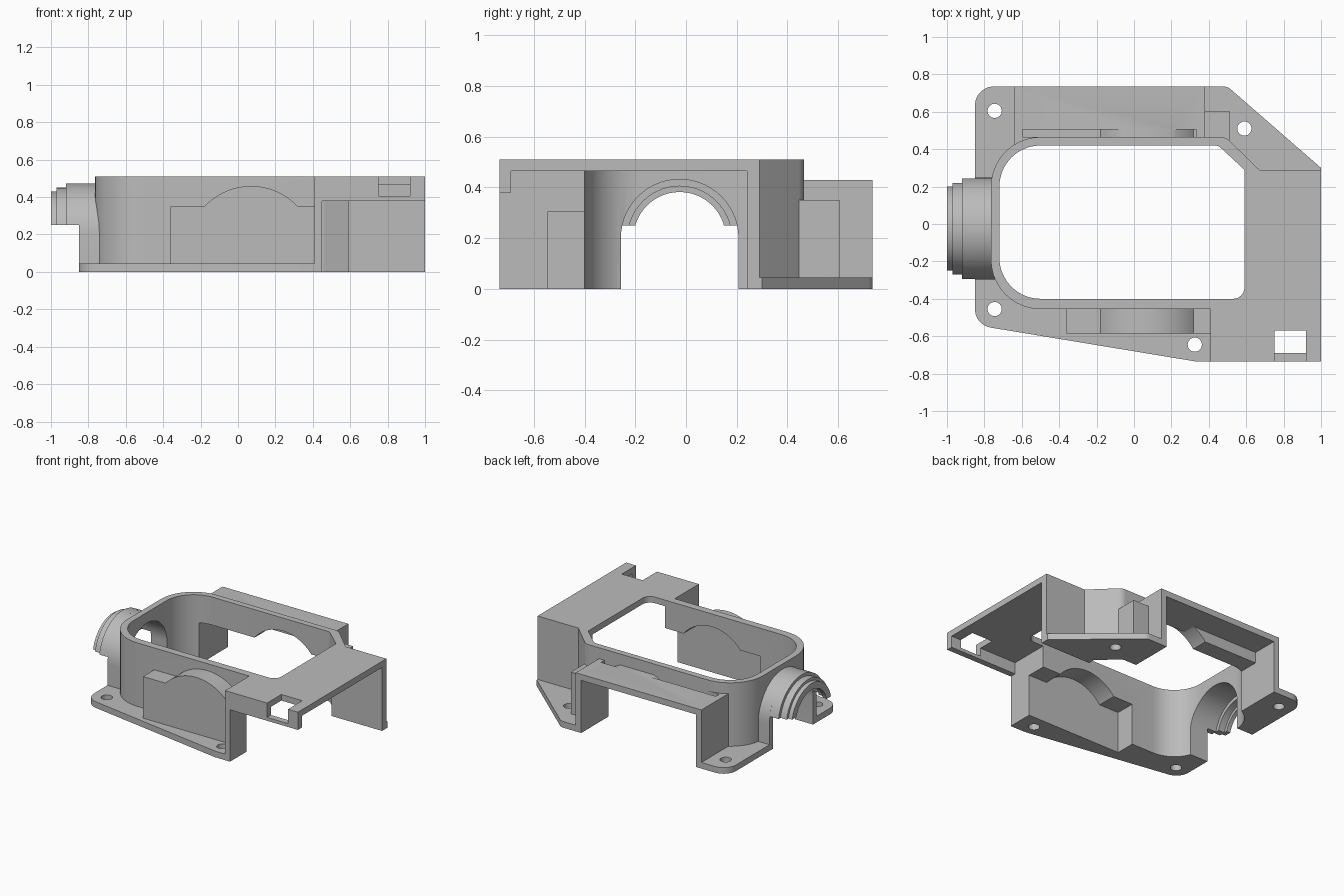
import bpy, bmesh
from math import sin, cos, pi, asin
from mathutils import Vector

if "Cube" in bpy.data.objects:
    bpy.data.objects.remove(bpy.data.objects["Cube"])

grey = bpy.data.materials.new("plain grey")
grey.use_nodes = True
COLOUR = (0.5, 0.5, 0.5, 1)
grey.diffuse_color = COLOUR
grey.node_tree.nodes["Principled BSDF"].inputs["Base Color"].default_value = COLOUR

parts = []


def prism(name, pts, lo, hi, axis="z"):
    """Extrude a 2D outline along an axis."""
    place = {"z": lambda a, b, t: (a, b, t),
             "y": lambda a, b, t: (a, t, b),
             "x": lambda a, b, t: (t, a, b)}[axis]
    bm = bmesh.new()
    low = [bm.verts.new(place(a, b, lo)) for a, b in pts]
    high = [bm.verts.new(place(a, b, hi)) for a, b in pts]
    bm.faces.new(low)
    bm.faces.new(high)
    n = len(pts)
    for i in range(n):
        j = (i + 1) % n
        bm.faces.new((low[i], low[j], high[j], high[i]))
    bmesh.ops.recalc_face_normals(bm, faces=bm.faces)
    mesh = bpy.data.meshes.new(name)
    bm.to_mesh(mesh)
    bm.free()
    mesh.materials.append(grey)
    ob = bpy.data.objects.new(name, mesh)
    bpy.context.collection.objects.link(ob)
    return ob


def rect(x0, x1, y0, y1):
    return [(x0, y0), (x1, y0), (x1, y1), (x0, y1)]


def box(name, x, y, z):
    return prism(name, rect(*x, *y), *z)


def rounded(corners, steps=10):
    """Outline from (x, y, radius) corners."""
    out = []
    for i, (x, y, r) in enumerate(corners):
        p = Vector((x, y))
        if not r:
            out.append((x, y))
            continue
        a = (Vector(corners[i - 1][:2]) - p).normalized()
        b = (Vector(corners[(i + 1) % len(corners)][:2]) - p).normalized()
        half = a.angle(b) / 2
        centre = p + (a + b).normalized() * (r / sin(half))
        va, vb = -(centre - p - a * a.dot(centre - p)), -(centre - p - b * b.dot(centre - p))
        turn = va.angle_signed(vb)
        for k in range(steps + 1):
            t = -turn * k / steps
            out.append((centre.x + va.x * cos(t) - va.y * sin(t),
                        centre.y + va.x * sin(t) + va.y * cos(t)))
    return out


def arc(cx, cz, r, base, steps=28):
    """Arc above a base line, right to left."""
    a = asin(max(0, base - cz) / r)
    return [(cx + r * cos(a + (pi - 2 * a) * k / steps),
             cz + r * sin(a + (pi - 2 * a) * k / steps)) for k in range(steps + 1)]


def arch(r, base):
    """Cable arch outline, with jambs where the base is low."""
    pts = arc(-0.025, 0.2, r, base)
    if base < 0.2:
        pts += [(pts[-1][0], base), (pts[0][0], base)]
    return pts


def humped(x0, x1, base, top, r):
    """Box outline with a low arch on top."""
    return [(x0, base), (x1, base), (x1, top)] + arc(0.07, 0.12, r, top) + [(x0, top)]


def cut(ob, *cutters):
    for c in cutters:
        mod = ob.modifiers.new("cut", "BOOLEAN")
        mod.object, mod.operation, mod.solver = c, "DIFFERENCE", "EXACT"
        bpy.context.view_layer.objects.active = ob
        bpy.ops.object.modifier_apply(modifier=mod.name)
    return ob


def add(ob, *cutters):
    parts.append(cut(ob, *cutters))


# Cutters
well = prism("well_cutter", rounded([(-.72, -.40, .22), (.59, -.40, .06), (.59, .29, 0),
                                     (.45, .42, .05), (-.72, .42, .22)]), -1, 1)
port = prism("port_cutter", arch(.232, -.1), -1.1, -.5, "x")
pocket_void = prism("pocket_cutter", humped(-.32, .5, -.1, .305, .295), -.545, -.3, "y")
bay_void = prism("bay_cutter", humped(-.595, .335, -.1, .305, .295), .3, .8, "y")
notch = box("notch_cutter", (.75, .92), (-.8, -.57), (.405, .7))
holes = [prism("hole_cutter", [(x + .038 * cos(k * pi / 12), y + .038 * sin(k * pi / 12))
                               for k in range(24)], -1, 1)
         for x, y in ((-.745, .605), (-.745, -.455), (.325, -.645), (.59, .51))]
hump = prism("hump_cutter", humped(-.7, .4, .2, .35, .339), .4, .6, "y")
groove = cut(box("groove_cutter", (-.595, .335), (.465, .505), (.25, .7)), hump)
cutters = [well, port, pocket_void, bay_void, notch, hump, groove] + holes

# Base flange
add(prism("base_flange", rounded([(-.85, -.54, .1), (.33, -.735, .05), (.45, -.735, 0),
                                  (.45, .26, 0), (1, .26, 0), (1, .30, 0), (.5, .735, .06),
                                  (-.85, .735, .1)]), 0, .045),
    well, port, pocket_void, bay_void, *holes)

# Tub wall with the long back wall
add(prism("tub_wall", rounded([(-.765, -.455, .265), (.45, -.455, 0), (.45, .24, 0),
                               (1, .24, 0), (1, .29, 0), (.67, .29, 0), (.49, .465, .07),
                               (-.765, .465, .265)]), 0, .51),
    well, port, pocket_void, bay_void)

# Cover plate, its front lip and its side wall
add(prism("cover_plate", rect(.41, 1, -.735, .29), .465, .51), well, notch)
add(box("cover_lip", (.41, 1), (-.735, -.69), (.38, .51)), notch)
add(box("cover_side_wall", (.41, .45), (-.735, -.41), (0, .51)), well, pocket_void)

# Front pocket
add(prism("front_pocket", humped(-.36, .42, 0, .35, .339), -.585, -.44, "y"), pocket_void, well)

# Back bay
add(box("bay_roof", (-.64, .38), (.45, .735), (.385, .43)), groove)
add(box("bay_bridge", (-.62, .36), (.45, .545), (.3, .43)), bay_void, groove)
for side, x in (("right", (-.64, -.595)), ("left", (.335, .38))):
    add(box("bay_wall_" + side, x, (.40, .735), (0, .43)), well)
add(box("corner_block", (.37, .51), (.44, .605), (.02, .35)), well)

# Stepped cable sleeve
for name, x0, x1, r, inner, base in (("sleeve_root", -.85, -.7, .2725, .232, 0),
                                     ("sleeve_collar", -.92, -.85, .2725, .232, .25),
                                     ("sleeve_step", -.97, -.92, .25, .205, .25),
                                     ("sleeve_tip", -1, -.97, .23, .182, .25)):
    bore = prism("bore_cutter", arch(inner, -.1), -1.1, -.5, "x")
    cutters.append(bore)
    add(prism(name, arch(r, base), x0, x1, "x"), bore, well)

for c in cutters:
    bpy.data.objects.remove(c)

# Smooth the curved walls, keep edges sharp
bpy.ops.object.select_all(action="DESELECT")
for ob in parts:
    ob.select_set(True)
bpy.context.view_layer.objects.active = parts[0]
bpy.ops.object.shade_smooth_by_angle(angle=pi / 6)
